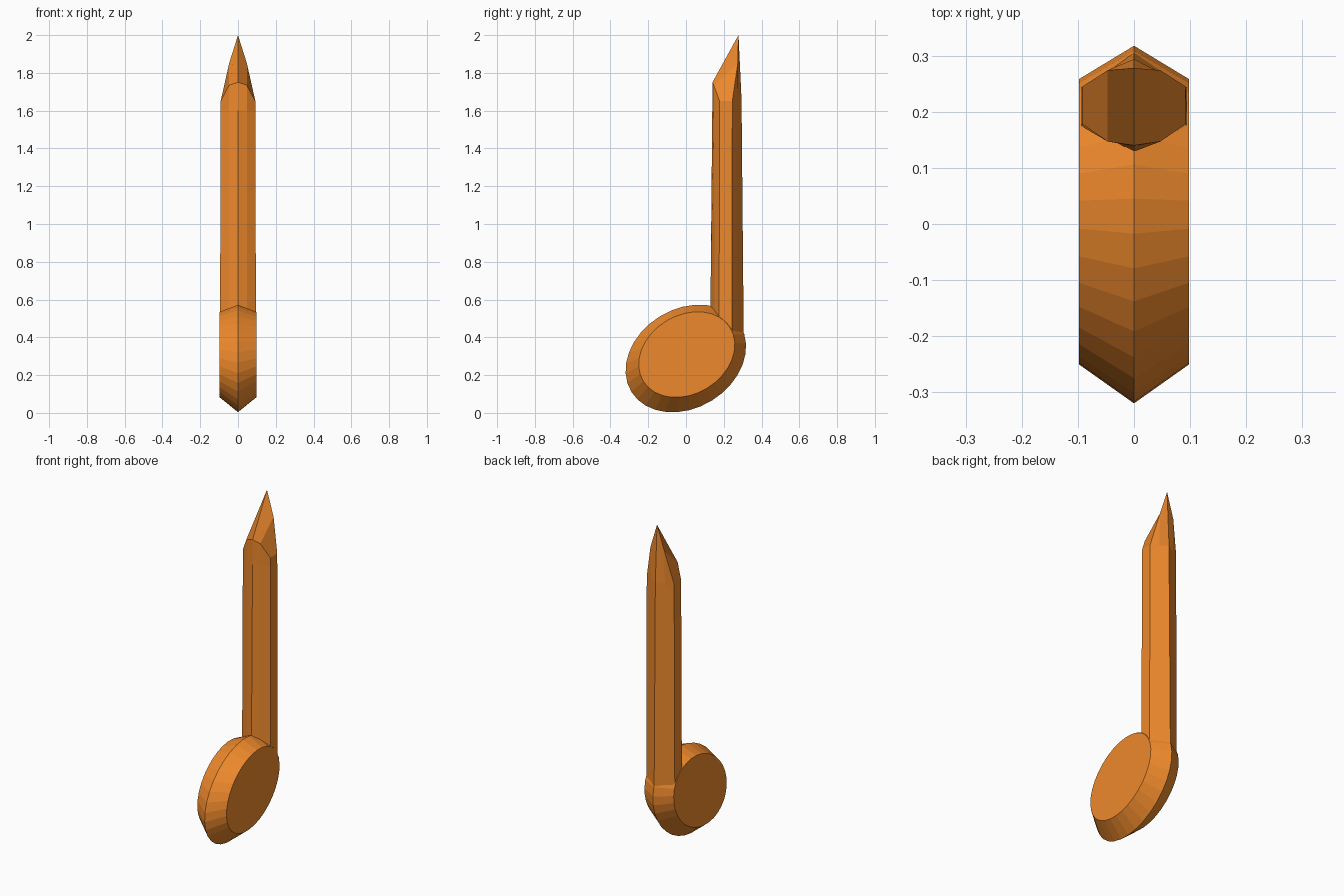
import bpy, bmesh, math

if "Cube" in bpy.data.objects:
    bpy.data.objects.remove(bpy.data.objects["Cube"])

mat = bpy.data.materials.new("orange")
mat.diffuse_color = (0.85, 0.25, 0.025, 1)
mat.use_nodes = True
mat.node_tree.nodes["Principled BSDF"].inputs["Base Color"].default_value = mat.diffuse_color


def loft(name, rings):
    """Bridge closed rings of equal length and cap both ends."""
    bm = bmesh.new()
    loops = [[bm.verts.new(p) for p in ring] for ring in rings]
    n = len(loops[0])
    for a, b in zip(loops, loops[1:]):
        for i in range(n):
            j = (i + 1) % n
            bm.faces.new((a[i], a[j], b[j], b[i]))
    bm.faces.new(loops[0][::-1])
    # the top cap is a strip of quads when the rings are stem columns
    if n == 10:
        top = loops[-1]
        for i in range(4):
            bm.faces.new((top[i], top[i + 1], top[8 - i], top[9 - i]))
    else:
        bm.faces.new(loops[-1])
    bmesh.ops.recalc_face_normals(bm, faces=bm.faces)
    mesh = bpy.data.meshes.new(name)
    bm.to_mesh(mesh)
    bm.free()
    mesh.materials.append(mat)
    obj = bpy.data.objects.new(name, mesh)
    bpy.context.collection.objects.link(obj)
    return obj


def ellipse(x, cy, cz, a, b, tilt=math.radians(31.5), n=32):
    pts = []
    for i in range(n):
        t = 2 * math.pi * i / n
        u, v = a * math.cos(t), b * math.sin(t)
        pts.append((x, cy + u * math.cos(tilt) - v * math.sin(tilt),
                    cz + u * math.sin(tilt) + v * math.cos(tilt)))
    return pts


def stem_ring(xs, front, back):
    """Mirrored ring; each list runs centre, middle, outer; front/back are (y, z)."""
    order = [(-1, 2), (-1, 1), (1, 0), (1, 1), (1, 2)]
    ring = [(s * xs[k], *front[k]) for s, k in order]
    return ring + [(s * xs[k], *back[k]) for s, k in reversed(order)]


# Tilted oval note head, widest along its middle ridge
loft("note_head", [
    ellipse(-0.098, 0.004, 0.309, 0.270, 0.208),
    ellipse(0, -0.001, 0.288, 0.338, 0.262),
    ellipse(0.098, 0.004, 0.309, 0.270, 0.208),
])

# Six-sided stem, rounder at the top front and cut to a slanted point
loft("stem", [
    stem_ring((0, 0.047, 0.095),
              ((0.129, 0.50), (0.152, 0.48), (0.175, 0.45)),
              ((0.306, 0.36), (0.274, 0.36), (0.243, 0.36))),
    stem_ring((0, 0.047, 0.092),
              ((0.139, 1.60), (0.147, 1.60), (0.178, 1.60)),
              ((0.294, 1.66), (0.270, 1.65), (0.245, 1.60))),
    stem_ring((0, 0.047, 0.092),
              ((0.140, 1.75), (0.147, 1.735), (0.178, 1.65)),
              ((0.278, 2.00), (0.274, 1.85), (0.245, 1.65))),
])
